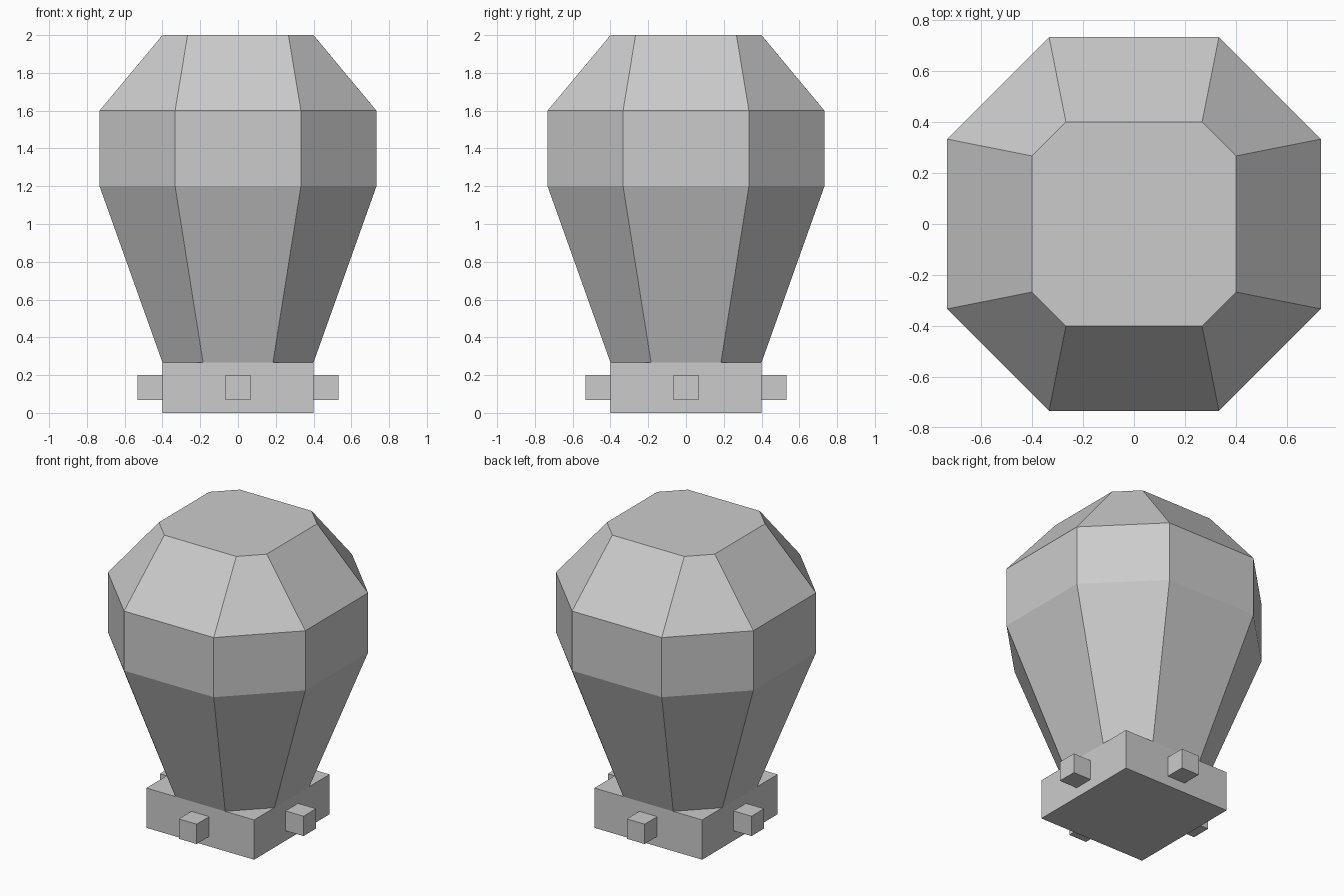
import bpy
import bmesh

cube = bpy.data.objects.get("Cube")
if cube:
    bpy.data.objects.remove(cube, do_unlink=True)

GREY = (0.6, 0.6, 0.6, 1.0)
mat = bpy.data.materials.new("plain grey")
mat.use_nodes = True
mat.diffuse_color = GREY
mat.node_tree.nodes["Principled BSDF"].inputs["Base Color"].default_value = GREY


def add_object(name, bm):
    bmesh.ops.recalc_face_normals(bm, faces=bm.faces)
    mesh = bpy.data.meshes.new(name)
    bm.to_mesh(mesh)
    bm.free()
    mesh.materials.append(mat)
    obj = bpy.data.objects.new(name, mesh)
    bpy.context.collection.objects.link(obj)
    return obj


def add_box(name, size, centre):
    bm = bmesh.new()
    bmesh.ops.create_cube(bm, size=1)
    bmesh.ops.scale(bm, vec=size, verts=bm.verts)
    bmesh.ops.translate(bm, vec=centre, verts=bm.verts)
    return add_object(name, bm)


def octagon(bm, z, reach, half_side):
    """Ring of eight corners: flat sides at reach, each 2 * half_side wide."""
    r, h = reach, half_side
    corners = [(r, -h), (r, h), (h, r), (-h, r), (-r, h), (-r, -h), (-h, -r), (h, -r)]
    return [bm.verts.new((x, y, z)) for x, y in corners]


# Balloon envelope: octagonal rings (height, reach, half side) joined by flat panels
BASKET_TOP = 0.267
profile = [(BASKET_TOP, 0.4, 0.185), (1.2, 0.733, 0.333),
           (1.6, 0.733, 0.333), (2.0, 0.4, 0.267)]
bm = bmesh.new()
rings = [octagon(bm, *level) for level in profile]
for low, high in zip(rings, rings[1:]):
    for i in range(8):
        j = (i + 1) % 8
        bm.faces.new((low[i], low[j], high[j], high[i]))
bm.faces.new(rings[0][::-1])
bm.faces.new(rings[-1])
add_object("balloon_envelope", bm)

# Basket
add_box("basket", (0.8, 0.8, BASKET_TOP), (0, 0, BASKET_TOP / 2))

# One ballast block on each side of the basket
BLOCK = 0.133
offset = 0.4 + BLOCK / 2
for side, dx, dy in (("left", 1, 0), ("right", -1, 0), ("front", 0, -1), ("back", 0, 1)):
    add_box("ballast_" + side, (BLOCK,) * 3, (dx * offset, dy * offset, BASKET_TOP / 2))
